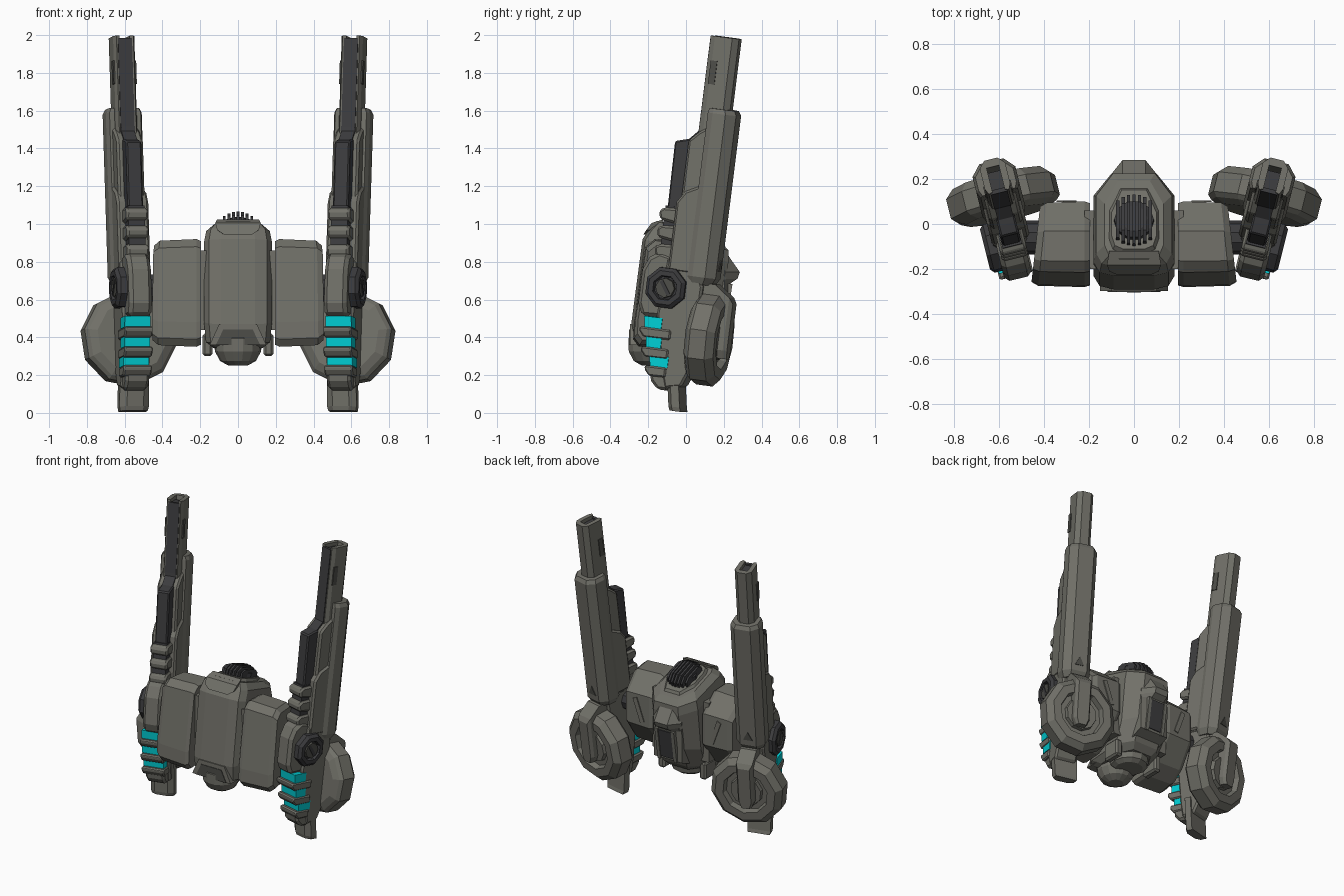
import bpy, bmesh, math
from mathutils import Matrix, Vector

def material(name, rgb):
    m = bpy.data.materials.new(name)
    m.diffuse_color = (*rgb, 1)
    return m

GREY = material("hull grey", (0.165, 0.163, 0.140))
DARK = material("dark metal", (0.045, 0.045, 0.048))
TRIM = material("shadow trim", (0.075, 0.075, 0.066))
CYAN = material("cyan glow", (0.0, 0.62, 0.66))

# Placement: both sides of the body, and the leaning, toed-in arms
WORLD = Matrix.Identity(4)
MIRROR = Matrix.Scale(-1, 4, Vector((1, 0, 0)))
ARM = (Matrix.Translation((0.555, -0.035, 0)) @ Matrix.Rotation(math.radians(-14), 4, 'Z')
       @ Matrix.Rotation(math.radians(-7.4), 4, 'X'))

def loft(name, rings, mat, frame=WORLD, bevel=0.0):
    """Skin a list of equal-length 3D rings and cap both ends."""
    bm = bmesh.new()
    rows = [[bm.verts.new(frame @ Vector(p)) for p in r] for r in rings]
    n = len(rows[0])
    for a, b in zip(rows, rows[1:]):
        for i in range(n):
            bm.faces.new((a[i], a[(i + 1) % n], b[(i + 1) % n], b[i]))
    bm.faces.new(rows[0])
    bm.faces.new(rows[-1])
    bmesh.ops.recalc_face_normals(bm, faces=bm.faces)
    me = bpy.data.meshes.new(name)
    bm.to_mesh(me)
    bm.free()
    me.materials.append(mat)
    ob = bpy.data.objects.new(name, me)
    bpy.context.collection.objects.link(ob)
    if bevel:
        mod = ob.modifiers.new("edge bevel", 'BEVEL')
        mod.width, mod.segments, mod.limit_method = bevel, 1, 'ANGLE'
        mod.angle_limit = math.radians(35)
    return ob

def side_prism(name, profile, x0, x1, mat, frame=WORLD, bevel=0.0):
    return loft(name, [[(x, y, z) for y, z in profile] for x in (x0, x1)], mat, frame, bevel)

def up_prism(name, section, z0, z1, mat, frame=WORLD, bevel=0.0):
    return loft(name, [[(x, y, z) for x, y in section] for z in (z0, z1)], mat, frame, bevel)

def box(name, x0, x1, y0, y1, z0, z1, mat, frame=WORLD, bevel=0.0):
    return side_prism(name, [(y0, z0), (y1, z0), (y1, z1), (y0, z1)], x0, x1, mat, frame, bevel)

def turned(name, profile, sides, axis, centre, mat, frame=WORLD, phase=0.0):
    """Faceted turned part: profile is (position along axis, radius)."""
    rings = []
    for d, r in profile:
        ring = []
        for i in range(sides):
            t = 2 * math.pi * (i + phase) / sides
            c, s = r * math.cos(t), r * math.sin(t)
            p = {'X': (d, c, s), 'Y': (c, d, s), 'Z': (c, s, d)}[axis]
            ring.append(Vector(centre) + Vector(p))
        rings.append(ring)
    return loft(name, rings, mat, frame)

def mirrored(half):
    return half + [(-x, y) for x, y in reversed(half)]

# ---------------- centre body ----------------
def body_ring(hx, yf, zf, yb, zb):
    half = [(0.5 * hx, yf), (0.85 * hx, yf + 0.015), (hx, yf + 0.06), (hx, yb - 0.1), (0.55 * hx, yb)]
    return [(x, y, zf + (zb - zf) * (y - yf) / (yb - yf)) for x, y in mirrored(half)]

loft("body_shell", [body_ring(*r) for r in (
    (0.13, -0.23, 0.34, 0.08, 0.36), (0.17, -0.28, 0.37, 0.12, 0.40),
    (0.18, -0.29, 0.47, 0.19, 0.55), (0.18, -0.23, 0.92, 0.225, 0.80),
    (0.168, -0.19, 0.98, 0.225, 0.86), (0.13, -0.155, 1.015, 0.19, 0.90))], GREY)
loft("vent_collar", [body_ring(*r) for r in (
    (0.115, -0.135, 1.0, 0.165, 0.895), (0.10, -0.11, 1.02, 0.15, 0.93))], GREY)
# top vent with lengthwise slats
VENT = Matrix.Translation((0, 0.008, 0.966)) @ Matrix.Rotation(math.radians(-19), 4, 'X')
turned("vent_base", [(-0.03, 0.09), (0.04, 0.088), (0.055, 0.06)], 10, 'Z', (0, 0, 0), DARK, VENT)
for i in range(7):
    x = (i - 3) * 0.024
    ln = 0.115 * math.sqrt(1 - (x / 0.11) ** 2)
    h = 0.082 - 3.5 * x * x
    side_prism("vent_slat", [(-ln, 0), (ln, 0), (ln, 0.045), (0.6 * ln, h), (-0.6 * ln, h), (-ln, 0.045)],
               x - 0.007, x + 0.007, DARK, VENT)
# brow plate on the front upper edge
loft("brow_plate", [[(-0.12, -0.182, 1.005), (0.12, -0.182, 1.005), (0.11, -0.21, 0.968),
                     (0.075, -0.225, 0.945), (-0.075, -0.225, 0.945), (-0.11, -0.21, 0.968)],
                    [(-0.11, -0.12, 1.025), (0.11, -0.12, 1.025), (0.11, -0.14, 0.965),
                     (0.075, -0.14, 0.945), (-0.075, -0.14, 0.945), (-0.11, -0.14, 0.965)]], GREY)
# chin nozzle with its hood
for nm, s, y0, mat in (("chin_hood", 1.0, -0.297, GREY), ("chin_hood_opening", 0.78, -0.301, TRIM)):
    half = [(0.10 * s, 0.34 + 0.13 * s), (0.15 * s, 0.36)]
    loft(nm, [[(x, y, z) for x, z in mirrored(half)] for y in (y0, -0.2)], mat)
turned("chin_nozzle", [(0.425, 0.10), (0.395, 0.124), (0.325, 0.122), (0.275, 0.095), (0.25, 0.05)],
       14, 'Z', (0, -0.184, 0), GREY)
turned("belly_ring", [(0.37, 0.13), (0.32, 0.12), (0.30, 0.09)], 12, 'Z', (0, -0.05, 0), GREY)
# rear hump with chamfered corners, and its dark window
loft("rear_hump", [[(x, y - d, z) for y, z, d in (
    (0.15, 0.87, 0), (0.205, 0.86, d0 * 0.5), (0.285, 0.745, d0), (0.272, 0.71, d0),
    (0.235, 0.685, d0 * 0.4), (0.20, 0.46, 0), (0.08, 0.41, 0))]
    for x, d0 in ((-0.11, 0.075), (-0.05, 0), (0.05, 0), (0.11, 0.075))], GREY)
WIN = Matrix.Translation((0, 0.217, 0.575)) @ Matrix.Rotation(math.radians(-9), 4, 'X')
box("rear_window", -0.05, 0.05, 0, 0.008, -0.10, 0.10, DARK, WIN)
for s in (-1, 1):
    box("rear_window_frame", s * 0.052, s * 0.075, -0.03, 0.012, -0.12, 0.11, GREY, WIN)

for S in (WORLD, MIRROR):
    # ---------------- side pods ----------------
    prof = [(-0.25, 0.35), (-0.28, 0.39), (-0.275, 0.48), (-0.215, 0.88), (-0.165, 0.92),
            (-0.03, 0.915), (0.10, 0.80), (0.10, 0.58), (-0.02, 0.42), (-0.12, 0.36)]
    def pod_ring(x, k):
        return [(x - 0.1 * (y + 0.28) * (x > 0.3), -0.09 + (y + 0.09) * k, 0.64 + (z - 0.64) * k)
                for y, z in prof]
    loft("side_pod", [pod_ring(0.195, 0.96), pod_ring(0.22, 1), pod_ring(0.425, 0.97),
                      pod_ring(0.455, 0.88)], GREY, S)
    box("pod_neck", 0.12, 0.22, -0.2, 0.06, 0.44, 0.86, GREY, S)
    SLOT = S @ Matrix.Translation((0.30, 0.098, 0.69)) @ Matrix.Rotation(math.radians(20), 4, 'Y')
    box("pod_slot", -0.016, 0.016, 0, 0.007, -0.085, 0.085, GREY, SLOT)
    box("belly_foot", 0.135, 0.188, -0.08, 0.05, 0.30, 0.42, GREY, S, 0.012)
    turned("shoulder_axle", [(0.36, 0.075), (0.52, 0.075)], 10, 'X', (0, -0.06, 0.66), DARK, S)

    # ---------------- arms ----------------
    A = S @ ARM
    # barrel with open slot and dark front strip
    channel = [(0.028, 0.04), (0.028, -0.07), (0.046, -0.076), (0.058, -0.05), (0.058, 0.045), (0.03, 0.075)]
    up_prism("barrel", mirrored(channel), 1.3, 2.005, GREY, A)
    box("barrel_core", -0.028, 0.028, -0.06, 0.02, 1.3, 1.98, DARK, A)
    box("barrel_front_strip", -0.038, 0.038, -0.079, -0.06, 1.3, 1.99, DARK, A)
    for s in (-1, 1):
        box("barrel_notch", s * 0.05, s * 0.063, -0.055, -0.02, 1.75, 1.875, TRIM, A)
    # rear housing
    hous = mirrored([(0.085, -0.03), (0.098, 0.0), (0.098, 0.07), (0.055, 0.118)])
    loft("rear_housing", [[(x * k, y * k, z) for x, y in hous] for z, k in
         ((0.69, 0.8), (0.73, 1), (1.60, 1), (1.625, 0.88))], GREY, A)
    loft("housing_mark", [[(-0.032, y, 0.77), (0.032, y, 0.77), (0, y, 0.83)] for y in (0.115, 0.123)], TRIM, A)
    # front housing steps
    side_prism("front_housing", [(-0.12, 0.72), (0.03, 0.72), (0.03, 1.56), (-0.07, 1.49),
                                 (-0.12, 1.44)], -0.072, 0.072, GREY, A, 0.012)
    side_prism("front_housing_strip", [(-0.127, 1.40), (-0.09, 1.40), (-0.05, 1.54), (-0.078, 1.54),
                                       (-0.08, 1.495), (-0.127, 1.445)], -0.036, 0.036, DARK, A)
    side_prism("inner_step", [(-0.14, 0.74), (0.0, 0.74), (0.0, 1.22), (-0.10, 1.17), (-0.14, 1.11)],
               -0.086, 0.086, GREY, A, 0.012)
    # dark fin, spine and clamp bands
    side_prism("front_fin", [(-0.195, 1.07), (-0.11, 1.07), (-0.11, 1.45), (-0.15, 1.44), (-0.2, 1.425)],
               -0.042, 0.042, DARK, A, 0.008)
    box("front_spine", -0.045, 0.045, -0.205, -0.1, 0.78, 1.08, DARK, A)
    for z in (0.81, 0.91, 1.005):
        side_prism("clamp_band", [(-0.225, z), (-0.09, z - 0.02), (-0.09, z + 0.07), (-0.21, z + 0.065),
                                  (-0.235, z + 0.045)], -0.06, 0.06, GREY, A, 0.012)
    # lower arm
    side_prism("lower_arm", [(-0.15, 0.80), (0.02, 0.76), (0.06, 0.68), (0.05, 0.24), (0.01, 0.14),
                             (-0.08, 0.12), (-0.11, 0.22), (-0.17, 0.50)], -0.07, 0.082, GREY, A, 0.012)
    # curved foot below the arm
    foot = [(-0.08, 0.025), (-0.08, -0.02), (-0.045, -0.045), (0.045, -0.045), (0.08, -0.02), (0.08, 0.025)]
    loft("foot", [[(x * (0.93 + 0.07 * min(1, k * 5)), y - 0.04 * k, z) for x, y in foot]
                  for z, k in ((0.008, 0), (0.03, 0.2), (0.12, 0.6), (0.25, 1.2))], GREY, A)
    # rounded front cover
    side_prism("front_cover", [(-0.13, 0.82), (-0.20, 0.835), (-0.255, 0.80), (-0.285, 0.73),
                               (-0.285, 0.55), (-0.255, 0.485), (-0.13, 0.49)], -0.055, 0.07, GREY, A, 0.02)
    # glowing strips between guard bands
    for z, y, back in ((0.43, -0.225, -0.135), (0.327, -0.203, -0.125), (0.23, -0.17, -0.075)):
        side_prism("glow_strip", [(y, z), (back, z), (back, z + 0.058), (y - 0.01, z + 0.058)],
                   -0.052, 0.088, CYAN, A)
        side_prism("guard_band", [(y + 0.0, z - 0.054), (-0.08, z - 0.052), (-0.08, z), (y - 0.026, z),
                                  (y - 0.03, z - 0.02)], -0.062, 0.092, GREY, A, 0.008)
    side_prism("front_chin", [(-0.175, 0.20), (-0.06, 0.20), (-0.06, 0.11), (-0.12, 0.11), (-0.16, 0.15)],
               -0.055, 0.075, GREY, A, 0.015)
    # shoulder pivot
    turned("pivot_disc", [(0.05, 0.114), (0.105, 0.114), (0.122, 0.095), (0.122, 0.068), (0.10, 0.062)],
           8, 'X', (0, -0.135, 0.65), DARK, A, 0.5)
    turned("pivot_hub", [(0.09, 0.056), (0.118, 0.052)], 8, 'X', (0, -0.135, 0.65), TRIM, A)
    HUB = A @ Matrix.Translation((0.118, -0.135, 0.65)) @ Matrix.Rotation(math.radians(35), 4, 'X')
    box("pivot_slot", -0.004, 0.003, -0.01, 0.01, -0.042, 0.042, DARK, HUB)
    # rear wheel pod with recessed back
    turned("wheel_pod", [(0.02, 0.19), (0.04, 0.232), (0.06, 0.252), (0.15, 0.252), (0.188, 0.212),
                         (0.188, 0.155), (0.15, 0.145)], 10, 'Y', (-0.012, 0, 0.41), GREY, A, 0.3)
    turned("wheel_hub", [(0.13, 0.115), (0.175, 0.105)], 10, 'Y', (-0.012, 0, 0.41), GREY, A, 0.3)
    # strap joining housing and wheel
    strap = [(0.055, 0.70), (0.055, 0.36), (0.035, 0.315), (-0.035, 0.315), (-0.055, 0.36), (-0.055, 0.70)]
    loft("wheel_strap", [[(x * k, y, z - d * (z > 0.6)) for x, z in strap]
                         for y, k, d in ((0.02, 1, 0), (0.12, 1, 0), (0.205, 1, 0.06), (0.225, 0.75, 0.09))],
         GREY, A)
